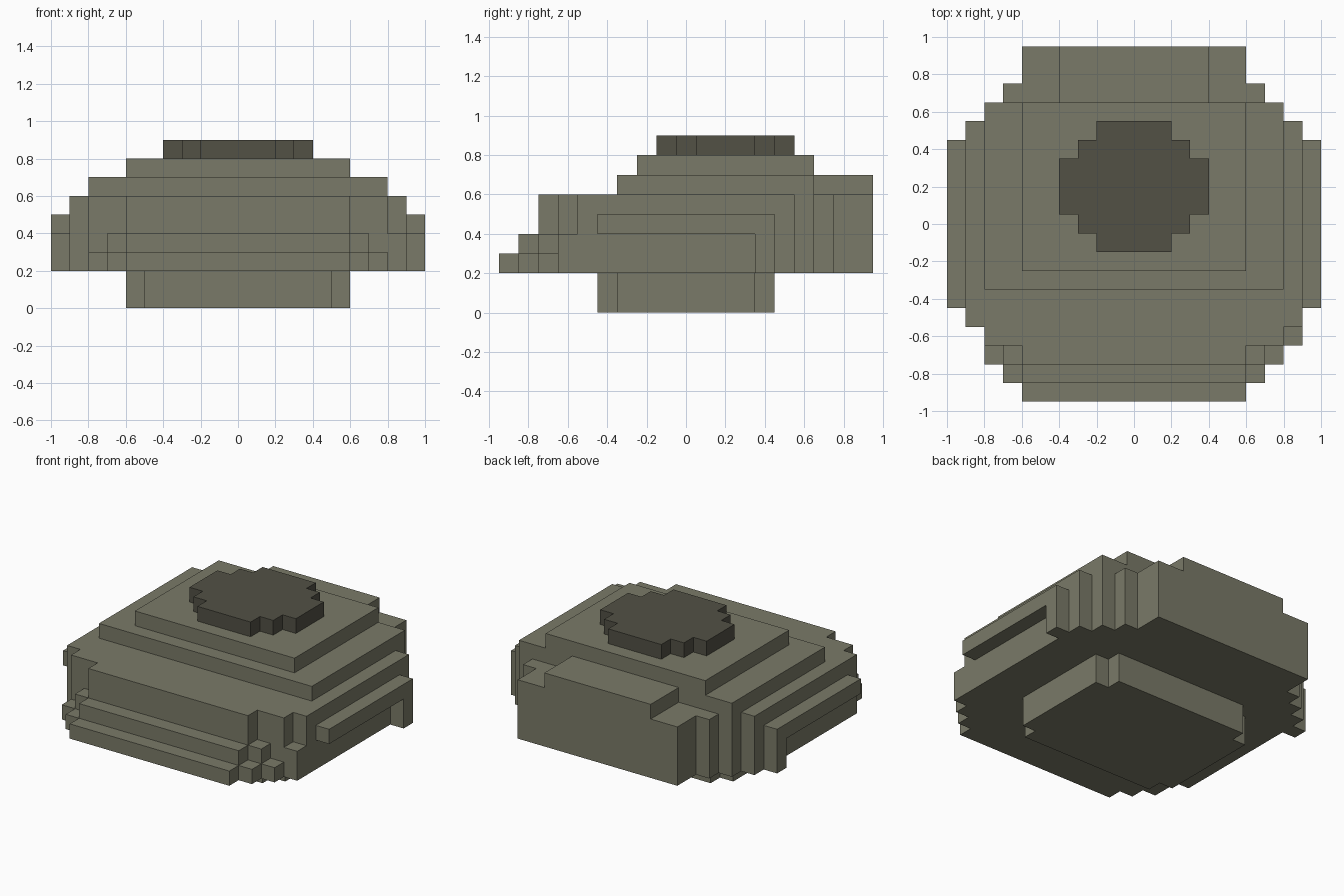
import bpy
import bmesh

cube = bpy.data.objects.get("Cube")
if cube:
    bpy.data.objects.remove(cube, do_unlink=True)


def make_material(name, rgb):
    mat = bpy.data.materials.new(name)
    mat.use_nodes = True
    mat.diffuse_color = (*rgb, 1)
    bsdf = next(n for n in mat.node_tree.nodes if n.type == 'BSDF_PRINCIPLED')
    bsdf.inputs["Base Color"].default_value = (*rgb, 1)
    bsdf.inputs["Roughness"].default_value = 0.8
    return mat


olive = make_material("olive_grey", (0.195, 0.195, 0.138))
dark = make_material("dark_olive", (0.084, 0.082, 0.060))


def prism(name, outline, z0, z1, mat):
    """Extrude a flat outline (x, y) from z0 up to z1."""
    bm = bmesh.new()
    face = bm.faces.new([bm.verts.new((x, y, z0)) for x, y in outline])
    top = bmesh.ops.extrude_face_region(bm, geom=[face])["geom"]
    verts = [g for g in top if isinstance(g, bmesh.types.BMVert)]
    bmesh.ops.translate(bm, verts=verts, vec=(0, 0, z1 - z0))
    bmesh.ops.recalc_face_normals(bm, faces=bm.faces)
    mesh = bpy.data.meshes.new(name)
    bm.to_mesh(mesh)
    bm.free()
    mesh.materials.append(mat)
    obj = bpy.data.objects.new(name, mesh)
    bpy.context.collection.objects.link(obj)
    return obj


def stepped(name, steps, z0, z1, mat=olive):
    """Mirrored stair-step slab; steps are (half width, front y, back y), widening outward."""
    front, back = [], []
    inner = 0
    for half, y_front, y_back in steps:
        front += [(inner, y_front), (half, y_front)]
        back += [(inner, y_back), (half, y_back)]
        inner = half
    side = []
    for p in front + back[::-1]:
        if p[0] > 0 and p not in side:
            side.append(p)
    prism(name, side + [(-x, y) for x, y in reversed(side)], z0, z1, mat)


def box(name, x0, x1, y0, y1, z0, z1):
    prism(name, [(x0, y0), (x1, y0), (x1, y1), (x0, y1)], z0, z1, olive)


# Mounting ring under the body
stepped("base_ring", [(0.5, -0.45, 0.45), (0.6, -0.35, 0.35)], 0, 0.2)

# Body, with the front stepping back as it rises
stepped("body_lower", [(0.6, -0.95, 0.95), (0.7, -0.85, 0.75),
                       (0.8, -0.75, 0.65), (0.9, -0.55, 0.55)], 0.2, 0.3)
stepped("body_middle", [(0.6, -0.85, 0.95), (0.7, -0.75, 0.75),
                        (0.8, -0.65, 0.65), (0.9, -0.55, 0.55)], 0.3, 0.4)
stepped("body_upper", [(0.6, -0.75, 0.95), (0.8, -0.65, 0.65),
                       (0.9, -0.55, 0.55)], 0.4, 0.6)
# Rear shoulders beside the back block
for sign, side in ((1, "left"), (-1, "right")):
    box(f"rear_shoulder_{side}", sign * 0.6, sign * 0.7, 0.65, 0.75, 0.4, 0.6)
# Corner block on one side only
box("front_corner_block", 0.8, 0.9, -0.65, -0.55, 0.2, 0.4)

# Roof steps, the lower one running back over the rear block
stepped("roof_lower", [(0.4, -0.35, 0.95), (0.8, -0.35, 0.65)], 0.6, 0.7)
stepped("roof_upper", [(0.6, -0.25, 0.65)], 0.7, 0.8)

# Side rails with a rear post
for sign, side in ((1, "left"), (-1, "right")):
    box(f"side_rail_{side}", sign * 0.9, sign * 1.0, -0.45, 0.45, 0.4, 0.5)
    box(f"rail_post_{side}", sign * 0.9, sign * 1.0, 0.35, 0.45, 0.2, 0.4)

# Dark hatch
stepped("hatch", [(0.2, -0.15, 0.55), (0.3, -0.05, 0.45), (0.4, 0.05, 0.35)],
        0.8, 0.9, dark)
